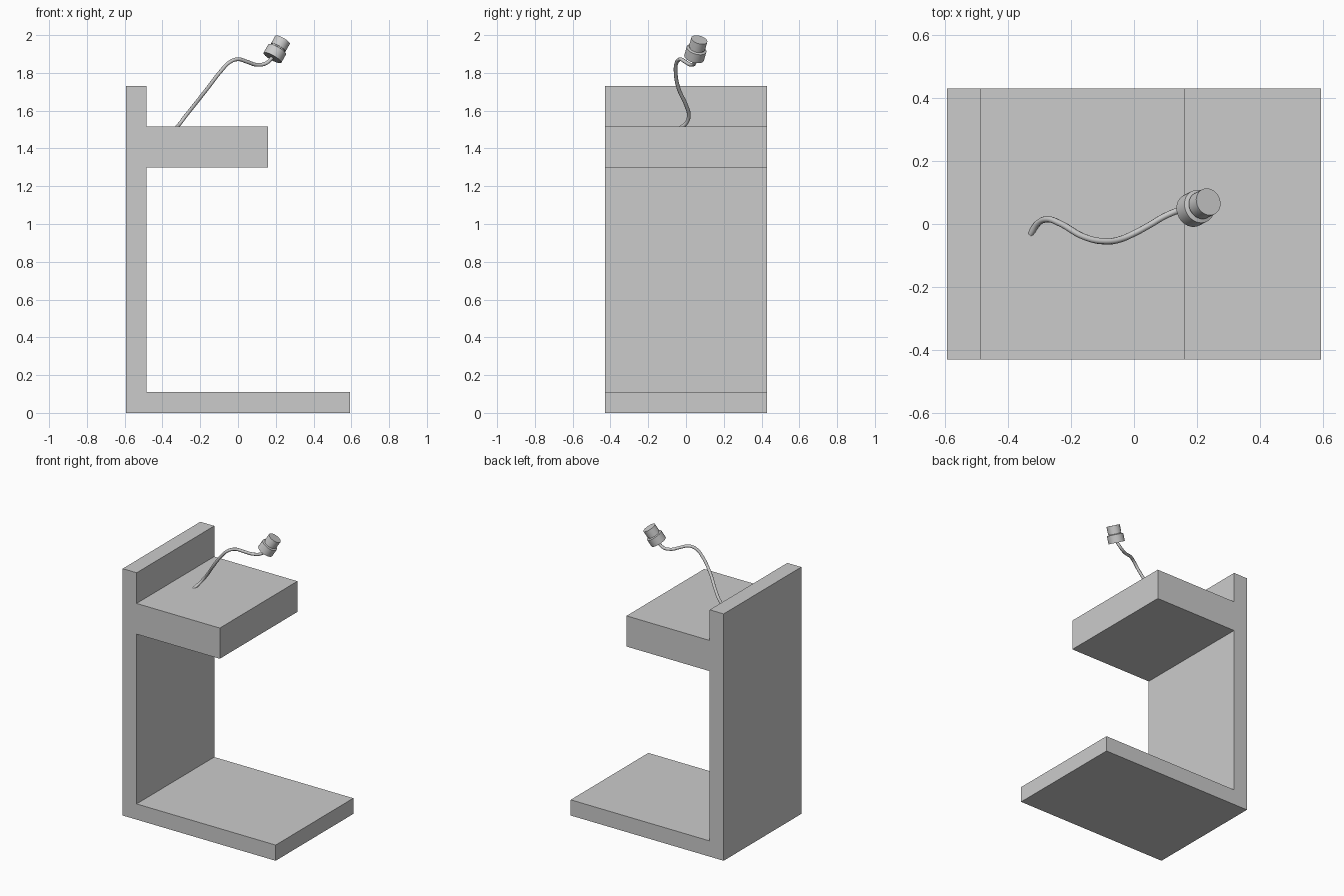
import bpy, bmesh, math
from mathutils import Vector

if "Cube" in bpy.data.objects:
    bpy.data.objects.remove(bpy.data.objects["Cube"])


def add_object(name, bm):
    bmesh.ops.recalc_face_normals(bm, faces=bm.faces)
    mesh = bpy.data.meshes.new(name)
    bm.to_mesh(mesh)
    bm.free()
    ob = bpy.data.objects.new(name, mesh)
    bpy.context.collection.objects.link(ob)
    return ob


def smooth(ob, angle=35):
    bpy.ops.object.select_all(action='DESELECT')
    ob.select_set(True)
    bpy.context.view_layer.objects.active = ob
    bpy.ops.object.shade_smooth_by_angle(angle=math.radians(angle))


# Stand: side profile (x, z) with base, upright and thick shelf, extruded in y
profile = [(-0.593, 0), (0.593, 0), (0.593, 0.11), (-0.485, 0.11), (-0.485, 1.30), (0.16, 1.30),
           (0.16, 1.515), (-0.485, 1.515), (-0.485, 1.73), (-0.593, 1.73)]
bm = bmesh.new()
face = bm.faces.new([bm.verts.new((x, -0.43, z)) for x, z in profile])
ext = bmesh.ops.extrude_face_region(bm, geom=[face])
bmesh.ops.translate(bm, vec=(0, 0.86, 0),
                    verts=[v for v in ext['geom'] if isinstance(v, bmesh.types.BMVert)])
add_object("stand", bm)

# Lamp head: stepped body turned around a tilted axis
base = Vector((0.182, 0.043, 1.880))
axis = Vector((0.055, 0.028, 0.097)).normalized()
head_profile = [(0, 0), (0.054, 0), (0.054, 0.053), (0.040, 0.057), (0.040, 0.064),
                (0.044, 0.064), (0.044, 0.113), (0, 0.113)]
bm = bmesh.new()
verts = [bm.verts.new((r, 0, z)) for r, z in head_profile]
edges = [bm.edges.new(pair) for pair in zip(verts, verts[1:])]
bmesh.ops.spin(bm, geom=verts + edges, axis=(0, 0, 1), cent=(0, 0, 0),
               angle=math.tau, steps=32, use_duplicate=False)
bmesh.ops.remove_doubles(bm, verts=bm.verts, dist=1e-5)
head = add_object("lamp_head", bm)
head.location = base
head.rotation_euler = axis.to_track_quat('Z', 'Y').to_euler()
smooth(head)

# Flexible neck: round tube along a wavy path from shelf to lamp head
path = [(-0.330, -0.035, 1.505), (-0.305, 0.002, 1.535), (-0.275, 0.015, 1.575),
        (-0.235, 0.002, 1.625), (-0.16, -0.040, 1.72), (-0.09, -0.055, 1.81),
        (-0.045, -0.049, 1.856), (0.0, -0.030, 1.872), (0.05, -0.003, 1.858),
        (0.10, 0.026, 1.843), (0.15, 0.045, 1.852), (0.187, 0.046, 1.888)]
curve = bpy.data.curves.new("flexible_neck", 'CURVE')
curve.dimensions = '3D'
curve.bevel_depth = 0.010
curve.bevel_resolution = 3
curve.use_fill_caps = True
curve.resolution_u = 8
spline = curve.splines.new('BEZIER')
spline.bezier_points.add(len(path) - 1)
for point, co in zip(spline.bezier_points, path):
    point.co = co
    point.handle_left_type = point.handle_right_type = 'AUTO'
neck = bpy.data.objects.new("flexible_neck", curve)
bpy.context.collection.objects.link(neck)
